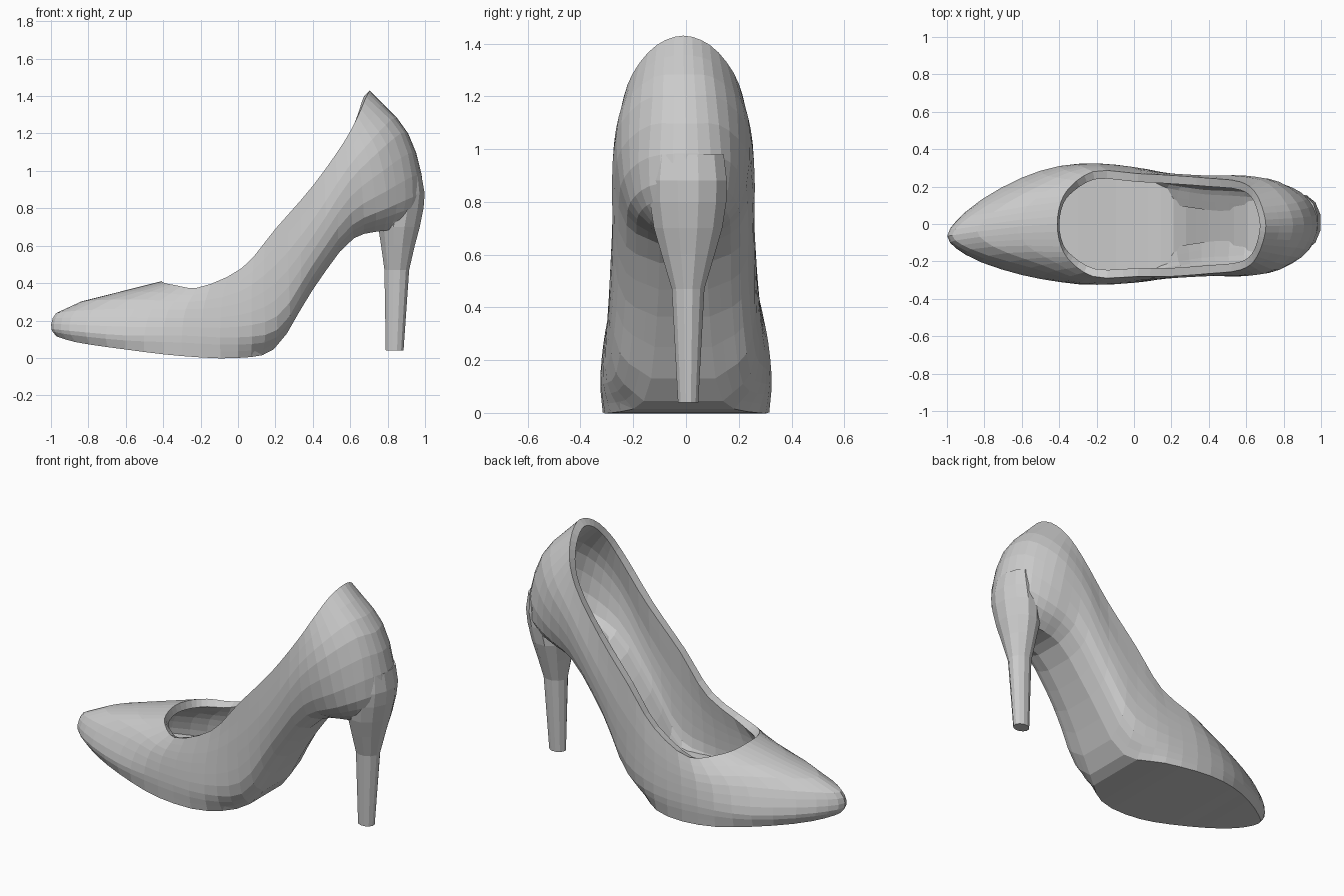
import bpy, bmesh, math
from mathutils import Vector

if "Cube" in bpy.data.objects:
    bpy.data.objects.remove(bpy.data.objects["Cube"])

SEG_U, SEG_V = 3, 3

# Half-shoe columns from toe to heel back: sole edge, low wall, upper wall, topline
COLS = [
    [(-.97, 0, .115), (-.998, 0, .155), (-.972, 0, .24), (-.41, 0, .41)],
    [(-.87, .10, .085), (-.90, .115, .145), (-.87, .09, .252), (-.39, .12, .40)],
    [(-.60, .24, .045), (-.60, .26, .12), (-.55, .225, .265), (-.34, .20, .39)],
    [(-.30, .315, .01), (-.30, .322, .12), (-.28, .308, .26), (-.22, .28, .375)],
    [(0, .28, 0), (0, .308, .11), (0, .30, .29), (.02, .275, .48)],
    [(.19, .15, .045), (.21, .255, .15), (.20, .28, .40), (.20, .27, .69)],
    [(.40, .10, .365), (.395, .22, .43), (.40, .268, .65), (.40, .255, .92)],
    [(.62, .09, .64), (.61, .215, .71), (.60, .268, .95), (.57, .235, 1.16)],
    [(.78, .09, .68), (.80, .20, .80), (.75, .235, 1.10), (.64, .19, 1.29)],
    [(.88, .08, .69), (.935, .135, .86), (.87, .12, 1.20), (.685, .10, 1.395)],
    [(.95, 0, .70), (.992, 0, .88), (.91, 0, 1.20), (.705, 0, 1.43)],
]


def spline(a, b, c, d, t):
    """Centripetal curve between b and c, free of overshoot."""
    t1 = (b - a).length ** .5
    t2 = t1 + (c - b).length ** .5
    t3 = t2 + (d - c).length ** .5
    t = t1 + (t2 - t1) * t
    p = a.lerp(b, t / t1)
    q = b.lerp(c, (t - t1) / (t2 - t1))
    r = c.lerp(d, (t - t2) / (t3 - t2))
    return p.lerp(q, t / t2).lerp(q.lerp(r, (t - t1) / (t3 - t1)), (t - t1) / (t2 - t1))


def smooth(pts, first, last, seg):
    """Smooth curve through pts, with phantom end points first and last."""
    p = [first] + pts + [last]
    out = [spline(*p[i:i + 4], k / seg) for i in range(len(pts) - 1) for k in range(seg)]
    return out + [pts[-1]]


def flip(v):
    return Vector((v.x, -v.y, v.z))


def lean(v):
    """Bend the toe and waist sideways so that the shoe is a left/right one."""
    toe = max(0, (-v.x - .4) / .6)
    waist = max(0, min(1, (v.x + .2) / .4, (1 - v.x) / .2))
    return Vector((v.x, v.y - .065 * toe ** 1.5 - .01 * waist, v.z))


def make(name, verts, faces, closed=True):
    bm = bmesh.new()
    vs = [bm.verts.new(v) for v in verts]
    for f in faces:
        bm.faces.new([vs[i] for i in f])
    bmesh.ops.remove_doubles(bm, verts=bm.verts, dist=1e-5)
    if closed:
        bmesh.ops.recalc_face_normals(bm, faces=bm.faces)
    me = bpy.data.meshes.new(name)
    bm.to_mesh(me)
    bm.free()
    ob = bpy.data.objects.new(name, me)
    bpy.context.collection.objects.link(ob)
    return ob


def loft(name, rings, closed=True):
    """Closed rings of equal length joined by quads, capped when closed."""
    n, m = len(rings[0]), len(rings)
    faces = [(j * n + i, (j + 1) * n + i, (j + 1) * n + (i + 1) % n, j * n + (i + 1) % n)
             for j in range(m - 1) for i in range(n)]
    if closed:
        faces += [tuple(range(n)), tuple(reversed(range((m - 1) * n, m * n)))]
    return make(name, [v for r in rings for v in r], faces, closed)


# Half rows smoothed lengthwise, then each column smoothed upwards
rows = []
for j in range(4):
    pts = [Vector(c[j]) for c in COLS]
    rows.append(smooth(pts, flip(pts[1]), flip(pts[-2]), SEG_U))
cols = [smooth(list(c), 2 * c[0] - c[1], 2 * c[3] - c[2], SEG_V) for c in zip(*rows)]
n = len(cols)

# Upper: wall and vamp running all round the foot, thickened inwards
full = cols + [[flip(v) for v in c] for c in cols[-2:0:-1]]
upper = loft("upper", [[lean(c[j]) for c in full] for j in range(3 * SEG_V + 1)], closed=False)
mod = upper.modifiers.new("thickness", 'SOLIDIFY')
mod.thickness, mod.offset = .045, -1

# Sole: slab from the outsole up to the insole, following the arch
verts, faces = [], []
for c in cols:
    edge, top = c[0], c[SEG_V]
    top = Vector((max(-.94, min(.94, top.x)), top.y * .92, top.z))
    verts += [lean(v) for v in (edge, flip(edge), flip(top), top)]
for i in range(n - 1):
    a, b = 4 * i, 4 * i + 4
    for k in range(4):
        l = (k + 1) % 4
        faces.append((a + k, a + l, b + l, b + k))
make("sole", verts, faces)

# Heel: tapered stem with a flared top blending into the back of the shoe
# z, front x, back x, half width
HEEL = [(.04, .79, .885, .04), (.47, .783, .915, .064), (.60, .765, .945, .104),
        (.70, .75, .972, .134), (.80, .76, .992, .15), (.88, .79, .998, .152),
        (.98, .83, .98, .14)]
rings = []
for z, x0, x1, w in HEEL:
    ring = []
    for i in range(12):
        a = 2 * math.pi * (i + .5) / 12
        ring.append(Vector(((x0 + x1) / 2 + (x1 - x0) / 2 * math.cos(a) / math.cos(math.pi / 12),
                            .008 + w * math.sin(a), z)))
    rings.append(ring)
loft("heel", rings)
